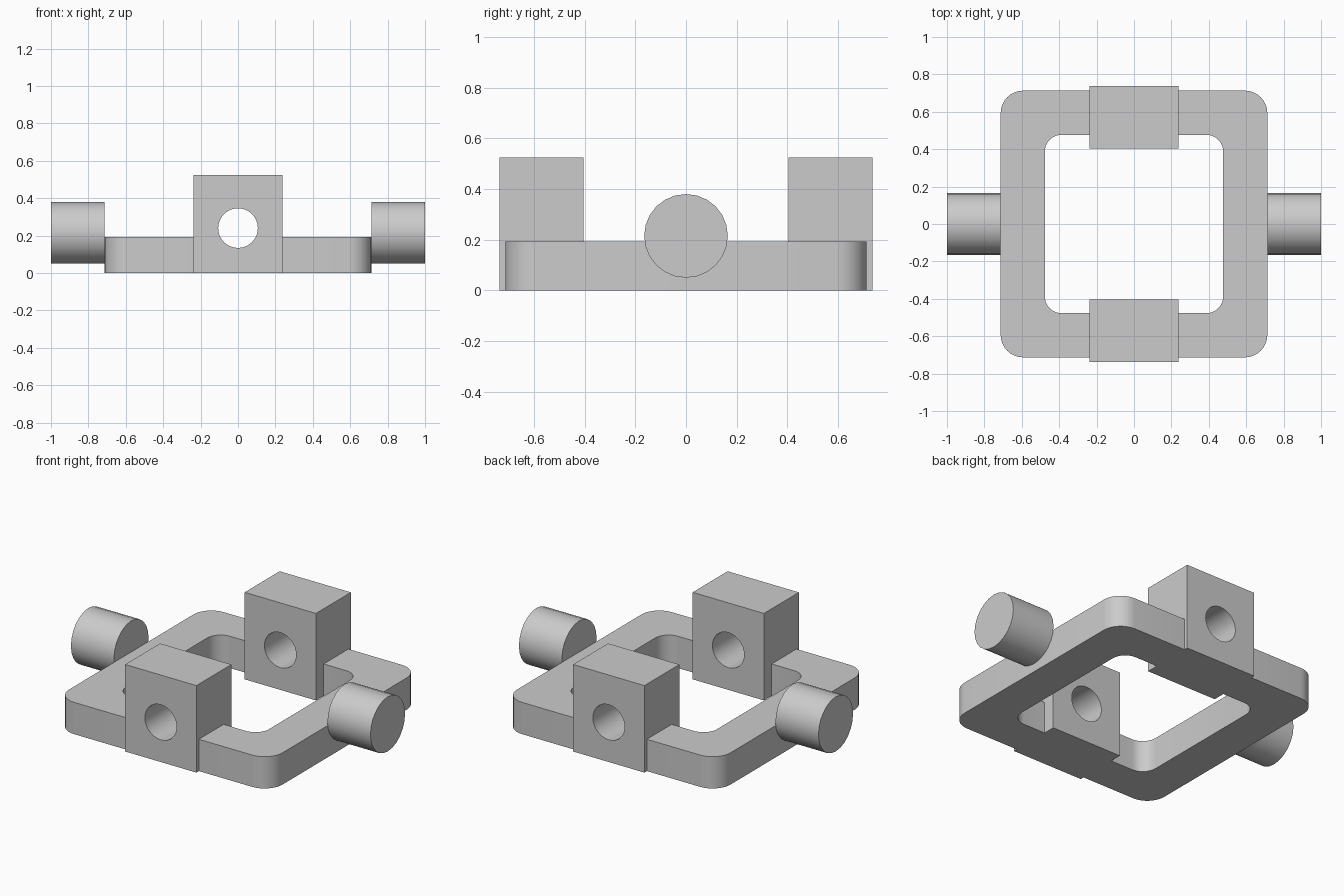
import bpy, bmesh, math
from mathutils import Matrix

if "Cube" in bpy.data.objects:
    bpy.data.objects.remove(bpy.data.objects["Cube"])

grey = bpy.data.materials.new("light_grey")
grey.diffuse_color = (0.6, 0.6, 0.6, 1)
grey.use_nodes = True
grey.node_tree.nodes["Principled BSDF"].inputs["Base Color"].default_value = grey.diffuse_color


def add_object(name, bm):
    bmesh.ops.recalc_face_normals(bm, faces=bm.faces)
    mesh = bpy.data.meshes.new(name)
    bm.to_mesh(mesh)
    bm.free()
    mesh.materials.append(grey)
    obj = bpy.data.objects.new(name, mesh)
    bpy.context.collection.objects.link(obj)
    return obj


def rounded_square(half, radius, steps=8):
    pts = []
    for k in range(4):
        mid = math.radians(45 + 90 * k)
        cx = math.copysign(half - radius, math.cos(mid))
        cy = math.copysign(half - radius, math.sin(mid))
        for i in range(steps + 1):
            a = math.radians(90 * k + 90 * i / steps)
            pts.append((cx + radius * math.cos(a), cy + radius * math.sin(a)))
    return pts


def cylinder(name, radius, length, axis, centre, sides):
    bm = bmesh.new()
    turn = Matrix.Rotation(math.pi / 2, 4, 'Y' if axis == 'X' else 'X')
    bmesh.ops.create_cone(bm, cap_ends=True, segments=sides, radius1=radius,
                          radius2=radius, depth=length,
                          matrix=Matrix.Translation(centre) @ turn)
    return add_object(name, bm)


def combine(target, other, operation):
    mod = target.modifiers.new(operation.lower(), 'BOOLEAN')
    mod.operation = operation
    mod.solver = 'EXACT'
    mod.object = other
    bpy.ops.object.select_all(action='DESELECT')
    target.select_set(True)
    bpy.context.view_layer.objects.active = target
    bpy.ops.object.modifier_apply(modifier=mod.name)
    bpy.data.objects.remove(other)


def smooth(obj):
    bpy.ops.object.select_all(action='DESELECT')
    obj.select_set(True)
    bpy.context.view_layer.objects.active = obj
    bpy.ops.object.shade_smooth_by_angle(angle=math.radians(30))


# Square ring with rounded corners, inside and out
bm = bmesh.new()
height = 0.192
loops = [[bm.verts.new((x, y, z)) for x, y in rounded_square(h, r)]
         for h, r in ((0.713, 0.12), (0.477, 0.09)) for z in (0, height)]
out_low, out_high, in_low, in_high = loops
for a, b in ((out_low, out_high), (out_high, in_high),
             (in_high, in_low), (in_low, out_low)):
    for i in range(len(a)):
        j = (i + 1) % len(a)
        bm.faces.new((a[i], a[j], b[j], b[i]))
frame = add_object("frame", bm)

# Bearing blocks merged into the front and back of the ring
for side in (-1, 1):
    bm = bmesh.new()
    bmesh.ops.create_cube(bm, size=1, matrix=Matrix.Translation((0, side * 0.57, 0.2625))
                          @ Matrix.Diagonal((0.476, 0.333, 0.525, 1)))
    combine(frame, add_object("bearing_block", bm), 'UNION')

# Bore running through both blocks
combine(frame, cylinder("bore_cutter", 0.106, 2, 'Y', (0, 0, 0.24), 32), 'DIFFERENCE')
smooth(frame)

# Trunnion pins on the left and right
for side, label in ((-1, "left"), (1, "right")):
    smooth(cylinder(label + "_pin", 0.165, 0.287, 'X', (side * 0.8565, 0, 0.215), 24))
